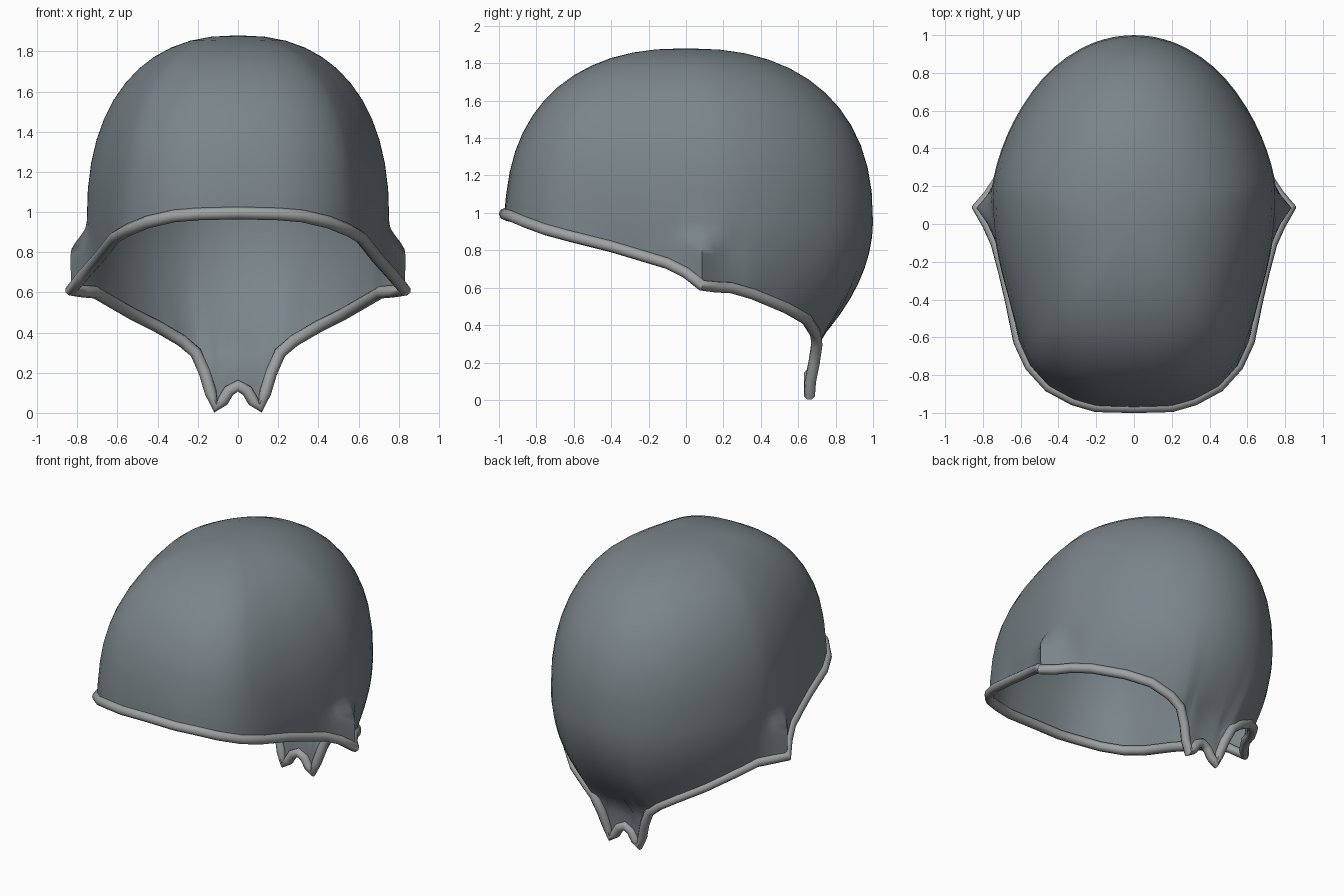
import bpy, bmesh, math

if "Cube" in bpy.data.objects:
    bpy.data.objects.remove(bpy.data.objects["Cube"])

P = 2.35              # squareness of the dome profile
Z0, TOP = 0.95, 1.88  # widest level and crown height
UPPER, LOWER = 12, 10 # rings above and below the widest level


def material(name, rgb):
    m = bpy.data.materials.new(name)
    m.diffuse_color = (*rgb, 1)
    m.use_nodes = True
    m.node_tree.nodes["Principled BSDF"].inputs["Base Color"].default_value = m.diffuse_color
    return m


shell_grey = material("steel grey", (0.195, 0.232, 0.255))
rim_grey = material("light grey", (0.34, 0.36, 0.365))

# Half of the plan outline at the widest level, front to back
OUTLINE = [(0, -.965), (.17, -.955), (.3, -.925), (.44, -.85), (.54, -.75),
           (.605, -.6), (.665, -.4), (.715, -.2), (.745, 0), (.75, .2),
           (.70, .4), (.6, .61), (.4, .85), (.2, .965), (0, 1.0)]

# Half of the open edge, front to back, with ear corner and forked neck tail
EDGE = [(0, -.97, .995), (.2, -.965, .99), (.32, -.93, .98), (.45, -.86, .95),
        (.55, -.75, .91), (.61, -.62, .875), (.655, -.4, .82), (.69, -.25, .775),
        (.73, -.1, .73), (.775, 0, .68), (.83, .085, .612), (.77, .15, .605),
        (.71, .24, .6), (.65, .36, .565), (.52, .54, .49), (.40, .645, .43),
        (.28, .69, .36), (.21, .70, .30), (.165, .685, .2), (.135, .665, .1),
        (.11, .66, .03), (.075, .66, .06), (.045, .66, .11), (0, .66, .135)]


def azimuth(p):
    return math.atan2(p[1], p[0])


POLAR = [(azimuth(p), math.hypot(*p)) for p in OUTLINE]


def outline_radius(a):
    """Smooth radius of the plan outline at an azimuth."""
    n = len(POLAR)
    i = max(k for k in range(n - 1) if POLAR[k][0] <= a + 1e-6 or k == 0)

    def slope(k):
        if k in (0, n - 1):
            return 0
        (a0, r0), (a1, r1) = POLAR[k - 1], POLAR[k + 1]
        return (r1 - r0) / (a1 - a0)
    (a0, r0), (a1, r1) = POLAR[i], POLAR[i + 1]
    d = a1 - a0
    t = (a - a0) / d
    return (r0 * (2*t**3 - 3*t**2 + 1) + r1 * (3*t**2 - 2*t**3)
            + d * (slope(i) * (t**3 - 2*t**2 + t) + slope(i + 1) * (t**3 - t**2)))


def dome_radius(a, z):
    """Radius of the plain dome; it tucks in towards the neck at the back."""
    if z >= Z0:
        t = min(1, (z - Z0) / (TOP - Z0))
        f = (1 - t**P) ** (1 / P)
    else:
        f = 1 - .64 * max(0, math.sin(a)) * min(.67, Z0 - z) ** 2
    return outline_radius(a) * f


def column(edge):
    """Points from just below the crown down to one edge point."""
    a, r_edge, z_edge = azimuth(edge), math.hypot(edge[0], edge[1]), edge[2]
    z_mid = max(Z0, z_edge + .1)
    phi_end = math.asin(((z_mid - Z0) / (TOP - Z0)) ** (P / 2))
    zs = []
    for k in range(1, UPPER + 1):
        phi = math.pi / 2 + (phi_end - math.pi / 2) * k / UPPER
        zs.append(Z0 + (TOP - Z0) * math.sin(phi) ** (2 / P))
    zs += [z_mid + (z_edge - z_mid) * k / LOWER for k in range(1, LOWER + 1)]
    offset = r_edge - dome_radius(a, z_edge)
    ear = math.radians(-7) < a < math.radians(19)
    z_start = Z0 if ear else max(1.0, z_edge + .3)
    points = []
    for z in zs:
        if ear:   # flared ear bump
            w = min(1, max(0, (z_start - z) / .16))
            w = w * w * (3 - 2 * w)
        else:     # gentle blend to the edge
            w = max(0, (z_start - z) / (z_start - z_edge)) ** 2
        r = dome_radius(a, z) + offset * w
        points.append((r * math.cos(a), r * math.sin(a), z))
    return points


# Split wide gaps along the edge, then mirror it into a full loop
half = []
for p, q in zip(EDGE, EDGE[1:]):
    n = max(1, math.ceil((azimuth(q) - azimuth(p)) / math.radians(7)))
    half += [tuple(u + (v - u) * k / n for u, v in zip(p, q)) for k in range(n)]
half.append(EDGE[-1])


def mirrored(points):
    return points + [(-x, y, z) for x, y, z in points[-2:0:-1]]


# Shell
half_columns = [column(e) for e in half]
columns = half_columns + [[(-x, y, z) for x, y, z in c]
                          for c in half_columns[-2:0:-1]]
bm = bmesh.new()
crown = bm.verts.new((0, 0, TOP))
grid = [[bm.verts.new(p) for p in c] for c in columns]
for c, d in zip(grid, grid[1:] + grid[:1]):
    bm.faces.new((crown, c[0], d[0]))
    for k in range(len(c) - 1):
        bm.faces.new((c[k], c[k + 1], d[k + 1], d[k]))
mesh = bpy.data.meshes.new("shell")
bm.to_mesh(mesh)
bm.free()
mesh.materials.append(shell_grey)
shell = bpy.data.objects.new("shell", mesh)
bpy.context.collection.objects.link(shell)

# Rolled rim along the open edge
loop = mirrored(EDGE)
curve = bpy.data.curves.new("rim", "CURVE")
curve.dimensions = "3D"
curve.bevel_depth = .031
curve.bevel_resolution = 2
spline = curve.splines.new("POLY")
spline.points.add(len(loop) - 1)
for sp, p in zip(spline.points, loop):
    sp.co = (*p, 1)
spline.use_cyclic_u = True
curve.materials.append(rim_grey)
rim = bpy.data.objects.new("rim", curve)
bpy.context.collection.objects.link(rim)
bpy.context.view_layer.objects.active = rim
rim.select_set(True)
bpy.ops.object.convert(target="MESH")

# Smooth shading
for ob, angle in ((shell, 60), (rim, 50)):
    bpy.ops.object.select_all(action="DESELECT")
    ob.select_set(True)
    bpy.context.view_layer.objects.active = ob
    bpy.ops.object.shade_smooth_by_angle(angle=math.radians(angle))
